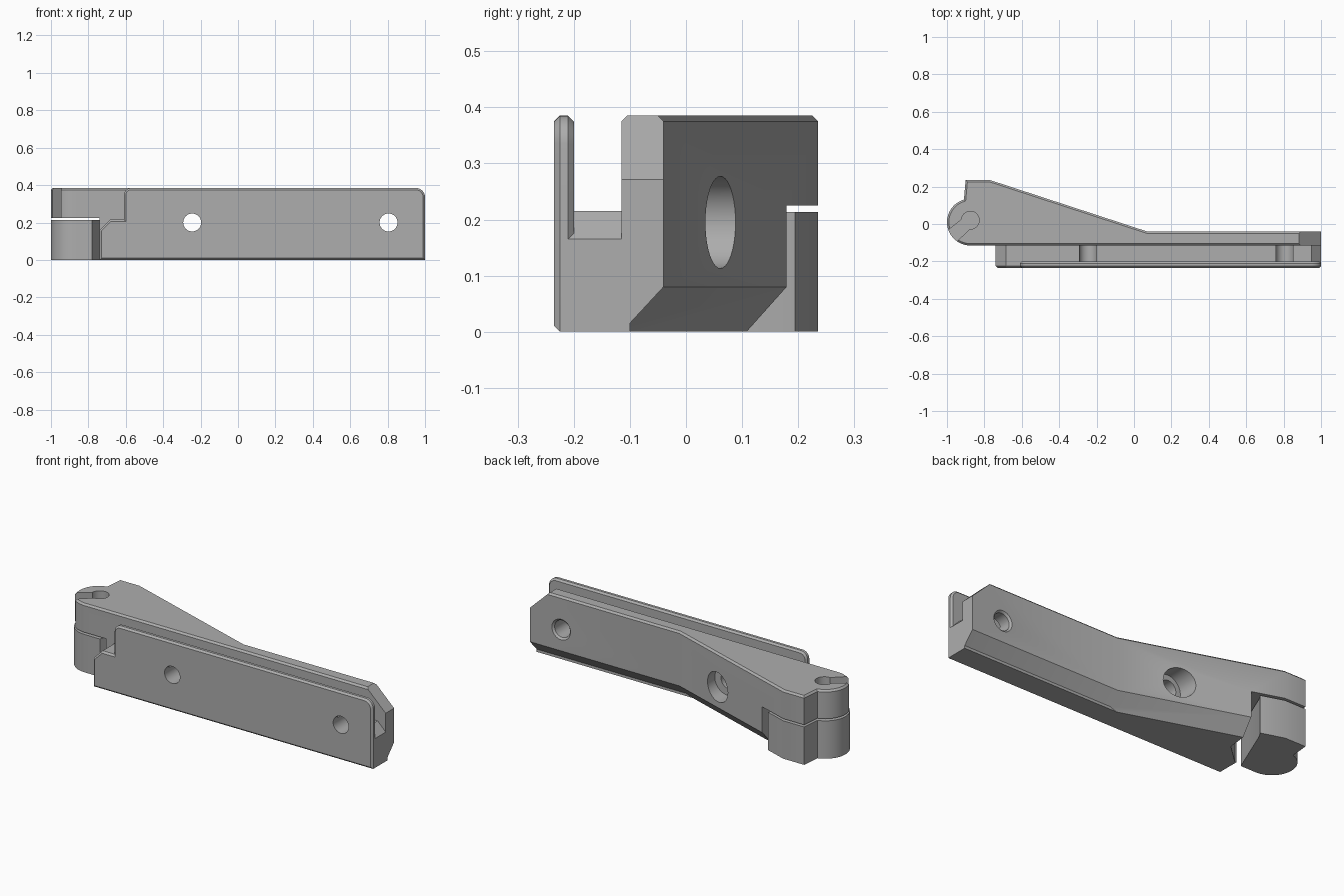
import bpy, bmesh
from math import sin, cos, pi, radians
from mathutils import Matrix

cube = bpy.data.objects.get("Cube")
if cube:
    bpy.data.objects.remove(cube)

grey = bpy.data.materials.new("mid grey")
grey.use_nodes = True
colour = (0.42, 0.42, 0.42, 1)
grey.diffuse_color = colour
grey.node_tree.nodes["Principled BSDF"].inputs["Base Color"].default_value = colour


def loft(name, rings, bevel=None):
    """Closed solid through matching rings; bevel is a rule that picks edges."""
    bm = bmesh.new()
    loops = [[bm.verts.new(p) for p in ring] for ring in rings]
    n = len(loops[0])
    for low, high in zip(loops, loops[1:]):
        for i in range(n):
            j = (i + 1) % n
            bm.faces.new((low[i], low[j], high[j], high[i]))
    bm.faces.new(loops[0][::-1])
    bm.faces.new(loops[-1])
    bmesh.ops.recalc_face_normals(bm, faces=bm.faces)
    if bevel:
        edges = [e for e in bm.edges if bevel(e)]
        bmesh.ops.bevel(bm, geom=edges, offset=0.01, segments=1, affect='EDGES')
    mesh = bpy.data.meshes.new(name)
    bm.to_mesh(mesh)
    bm.free()
    mesh.materials.append(grey)
    obj = bpy.data.objects.new(name, mesh)
    bpy.context.collection.objects.link(obj)
    return obj


def upright(name, pts, z0, z1, bevel=None):
    return loft(name, [[(x, y, z) for x, y in pts] for z in (z0, z1)], bevel)


def sideways(name, pts, y0, y1, bevel=None):
    return loft(name, [[(x, y, z) for x, z in pts] for y in (y0, y1)], bevel)


def combine(obj, other, operation):
    mod = obj.modifiers.new("combine", 'BOOLEAN')
    mod.operation, mod.object, mod.solver = operation, other, 'EXACT'
    bpy.context.view_layer.objects.active = obj
    bpy.ops.object.modifier_apply(modifier=mod.name)
    bpy.data.objects.remove(other)


def arc(cx, cy, r, start, end, steps):
    angles = [radians(start + (end - start) * i / steps) for i in range(steps + 1)]
    return [(cx + r * cos(a), cy + r * sin(a)) for a in angles]


def bore(obj, x, z, y0, y1, r0, r1):
    """Round or tapered hole along y."""
    rings = [[(x + r * cos(i * pi / 20), y, z + r * sin(i * pi / 20))
              for i in range(40)] for y, r in ((y0, r0), (y1, r1))]
    combine(obj, loft("cutter", rings), 'DIFFERENCE')


def flat_at(axis, value):
    return lambda e: all(abs(v.co[axis] - value) < 1e-4 for v in e.verts)


# Arm: straight rail, sloping web and rounded head, chamfered along the low back edge
TOP, GAP = 0.385, 0.225
head = arc(-0.875, 0.01, 0.125, 106, 270, 24)
back = [(1, -0.04), (0.07, -0.04), (-0.77, 0.235), (-0.9, 0.235)]
plan = head + [(1, -0.115)] + back
foot = head + [(1, -0.115)] + [(x, y - 0.074) for x, y in back]
arm = loft("hinge_arm", [[(x, y, 0) for x, y in foot],
                         [(x, y, 0.08) for x, y in plan],
                         [(x, y, TOP) for x, y in plan]], flat_at(2, TOP))

# Pocket under the head for the lower knuckle
pocket = [(-1.2, -0.3), (-0.74, -0.3), (-0.74, -0.11), (-0.62, 0), (-0.6, 0.18),
          (-0.6, 0.5), (-1.2, 0.5)]
combine(arm, upright("cutter", pocket, -0.1, GAP), 'DIFFERENCE')

# Keyhole slot in the head
slot = arc(0, 0, 0.048, -135, 135, 20) + [(-0.034, 0.034), (-0.25, 0.042), (-0.25, -0.042), (-0.034, -0.034)]
turn = Matrix.Rotation(radians(41), 2)
slot = [(-0.875 + p.x, 0.02 + p.y) for p in (turn @ Matrix(((x, 0), (y, 0))).col[0] for x, y in slot)]
combine(arm, upright("cutter", slot, 0.1, 0.6), 'DIFFERENCE')

# Sloped top corner at the far end of the rail
corner = [(0.88, TOP + 0.001), (1.001, 0.27), (1.1, 0.27), (1.1, 0.5), (0.88, 0.5)]
combine(arm, sideways("cutter", corner, -0.2, 0.1), 'DIFFERENCE')

# Channel floor, sloped at both ends
floor = [(-0.74, 0), (1, 0), (1, 0.165), (0.95, 0.215), (-0.685, 0.215), (-0.74, 0.16)]
combine(arm, sideways("channel_floor", floor, -0.22, -0.1), 'UNION')

# Front flange with stepped left end and rounded top corners
flange = [(-0.74, 0), (1, 0)] + arc(0.95, TOP - 0.05, 0.05, 0, 90, 8)
flange += arc(-0.57, TOP - 0.04, 0.04, 90, 180, 8)
flange += [(-0.61, 0.215), (-0.685, 0.215), (-0.74, 0.16)]
rim = lambda e: flat_at(1, -0.235)(e) or flat_at(1, -0.2)(e)
combine(arm, sideways("front_flange", flange, -0.235, -0.2, rim), 'UNION')

# Screw holes: a plain one in the rail, a counterbored one in the web
for x in (-0.245, 0.805):
    bore(arm, x, 0.2, -0.4, 0.4, 0.048, 0.048)
bore(arm, 0.805, 0.2, -0.05, -0.03, 0.048, 0.068)
bore(arm, -0.24, 0.195, -0.03, 0.3, 0.082, 0.082)

# Lower knuckle, a separate piece beneath the head
knuckle_plan = head + [(-0.78, -0.115), (-0.74, -0.02), (-0.665, 0.16), (-0.645, 0.194),
                       (-0.77, 0.235), (-0.9, 0.235)]
knuckle = upright("lower_knuckle", knuckle_plan, 0, 0.213)

# Smooth the round surfaces, keep the edges crisp
bpy.ops.object.select_all(action='DESELECT')
for obj in (arm, knuckle):
    obj.select_set(True)
bpy.context.view_layer.objects.active = arm
bpy.ops.object.shade_smooth_by_angle(angle=radians(25))
